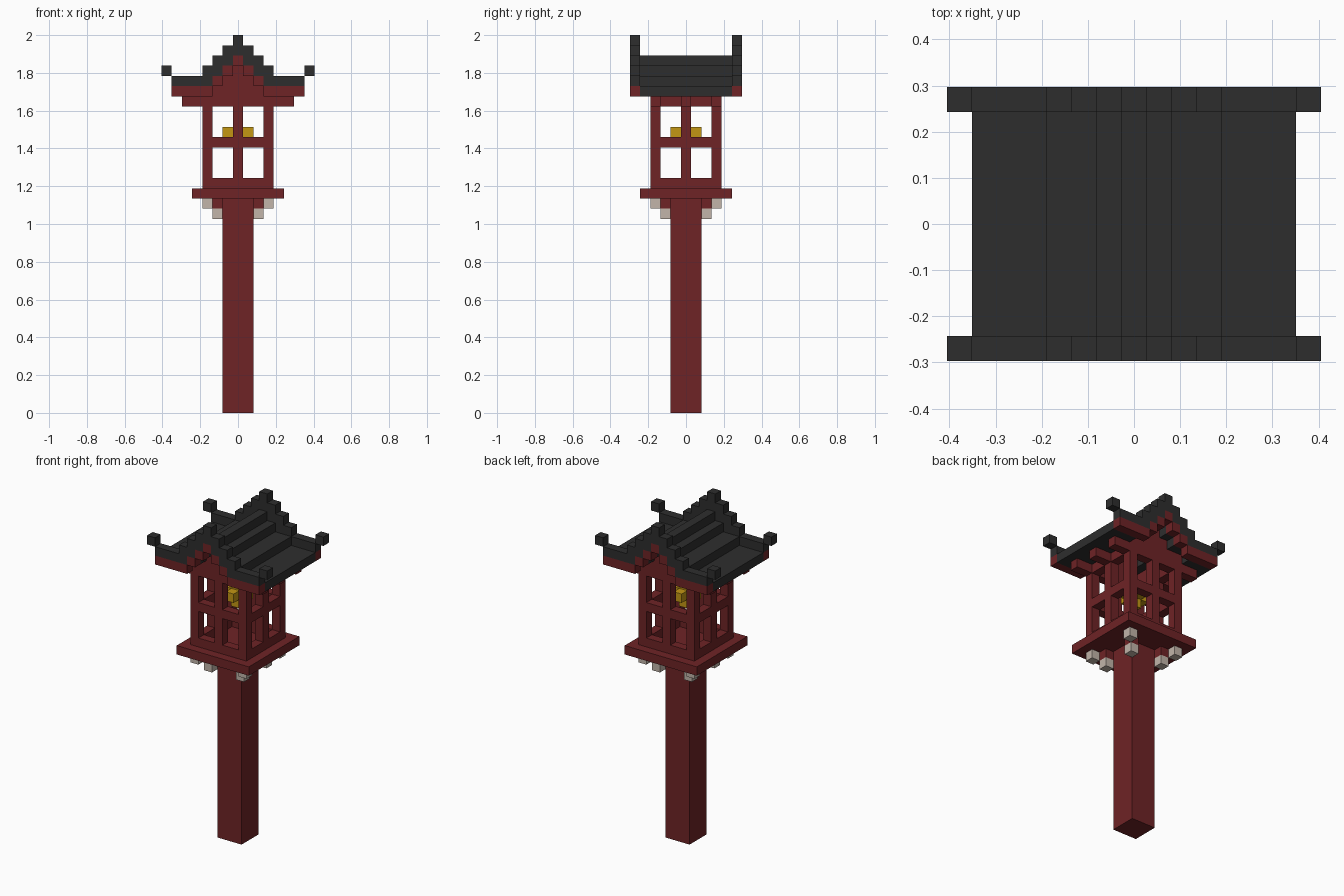
import bpy
import bmesh
from mathutils import Vector

U = 2 / 37  # one block
SIDES = (-1, 1)

if "Cube" in bpy.data.objects:
    bpy.data.objects.remove(bpy.data.objects["Cube"], do_unlink=True)


def material(name, rgb):
    mat = bpy.data.materials.new(name)
    mat.use_nodes = True
    mat.diffuse_color = (*rgb, 1)
    mat.node_tree.nodes["Principled BSDF"].inputs["Base Color"].default_value = (*rgb, 1)
    return mat


RED = material("dark red wood", (0.156, 0.017, 0.019))
SLATE = material("charcoal tile", (0.027, 0.027, 0.027))
CREAM = material("cream stone", (0.54, 0.46, 0.40))
GOLD = material("golden glow", (0.55, 0.31, 0.007))


def box(x0, x1, y0, y1, z0, z1):
    """Block limits in units, in any order on each axis."""
    return tuple(sorted(p)for p in ((x0, x1), (y0, y1), (z0, z1)))


def block(x, y, z, size=1):
    h = size / 2
    return box(x - h, x + h, y - h, y + h, z, z + 1)


def build(name, boxes, mat):
    bm = bmesh.new()
    for limits in boxes:
        verts = bmesh.ops.create_cube(bm, size=1)["verts"]
        for v in verts:
            v.co = Vector([U * (lo if c < 0 else hi) for c, (lo, hi) in zip(v.co, limits)])
    mesh = bpy.data.meshes.new(name)
    bm.to_mesh(mesh)
    bm.free()
    mesh.materials.append(mat)
    obj = bpy.data.objects.new(name, mesh)
    bpy.context.collection.objects.link(obj)
    return obj


# Pole and platform
build("pole", [box(-1.5, 1.5, -1.5, 1.5, 0, 21)], RED)
build("platform", [block(0, 0, 21, 9)], RED)

# Stepped stone brackets on the four diagonals
corners = [(sx, sy) for sx in SIDES for sy in SIDES]
build("bracket_stones", [block(k * sx, k * sy, 17 + k) for sx, sy in corners for k in (2, 3)]
      + [block(k * sx, k * sy, 18 + k) for sx, sy in corners for k in (3,) if k < 2] , CREAM)
build("bracket_backs", [block(2 * sx, 2 * sy, 20) for sx, sy in corners], RED)

# Lantern house: corner posts, mullions and rails
build("corner_posts", [box(2.5 * sx, 3.5 * sx, 2.5 * sy, 3.5 * sy, 22, 31) for sx, sy in corners], RED)
mullions, rails = [], []
for s in SIDES:
    a, b = 2.5 * s, 3.5 * s
    mullions += [box(-.5, .5, a, b, 22, 31), box(a, b, -.5, .5, 22, 31)]
    for z in (22, 26, 30):
        rails += [box(-2.5, 2.5, a, b, z, z + 1), box(a, b, -2.5, 2.5, z, z + 1)]
build("window_mullions", mullions, RED)
build("window_rails", rails, RED)

# Glowing lamp shaped as a three-way cross
build("lamp", [box(-1.5, 1.5, -.5, .5, 27, 28), box(-.5, .5, -1.5, 1.5, 27, 28),
               box(-.5, .5, -.5, .5, 26, 29)], GOLD)

# Beams that carry the eaves
build("eave_beams", [box(3.5 * s, 5.5 * s, y - .5, y + .5, 30, 31)
                     for s in SIDES for y in (-3, 0, 3)], RED)

# Gable walls and wall plates under the roof
gables = []
for s in SIDES:
    for z, half in ((31, 3.5), (32, 1.5), (33, .5)):
        gables.append(box(-half, half, 2.5 * s, 3.5 * s, z, z + 1))
    gables.append(box(2.5 * s, 3.5 * s, -2.5, 2.5, 31, 32))
build("gable_walls", gables, RED)

# Stepped roof: (height, inner, outer) of each course
def courses(steps, y0, y1):
    return [box(s * a, s * b, y0, y1, z, z + 1) for z, a, b in steps for s in SIDES]


ROOF = ((31, 3.5, 6.5), (32, 1.5, 3.5), (33, .5, 1.5))
TRIM = ((31, 2.5, 6.5), (32, 1.5, 2.5), (33, .5, 1.5))
VERGE = ((32, 2.5, 6.5), (33, 1.5, 3.5), (34, .5, 2.5))
build("roof", courses(ROOF, -4.5, 4.5) + [box(-.5, .5, -4.5, 4.5, 34, 35)], SLATE)

for s, end in zip(SIDES, ("front", "back")):
    y0, y1 = 4.5 * s, 5.5 * s
    build(end + "_trim", courses(TRIM, y0, y1) + [box(-.5, .5, y0, y1, 34, 35)], RED)
    build(end + "_verge", courses(VERGE, y0, y1)
          + [box(-1.5, 1.5, y0, y1, 35, 36), box(-.5, .5, y0, y1, 36, 37)], SLATE)
    build(end + "_roof_tips", [block(7 * sx, 5 * s, 33) for sx in SIDES], SLATE)
